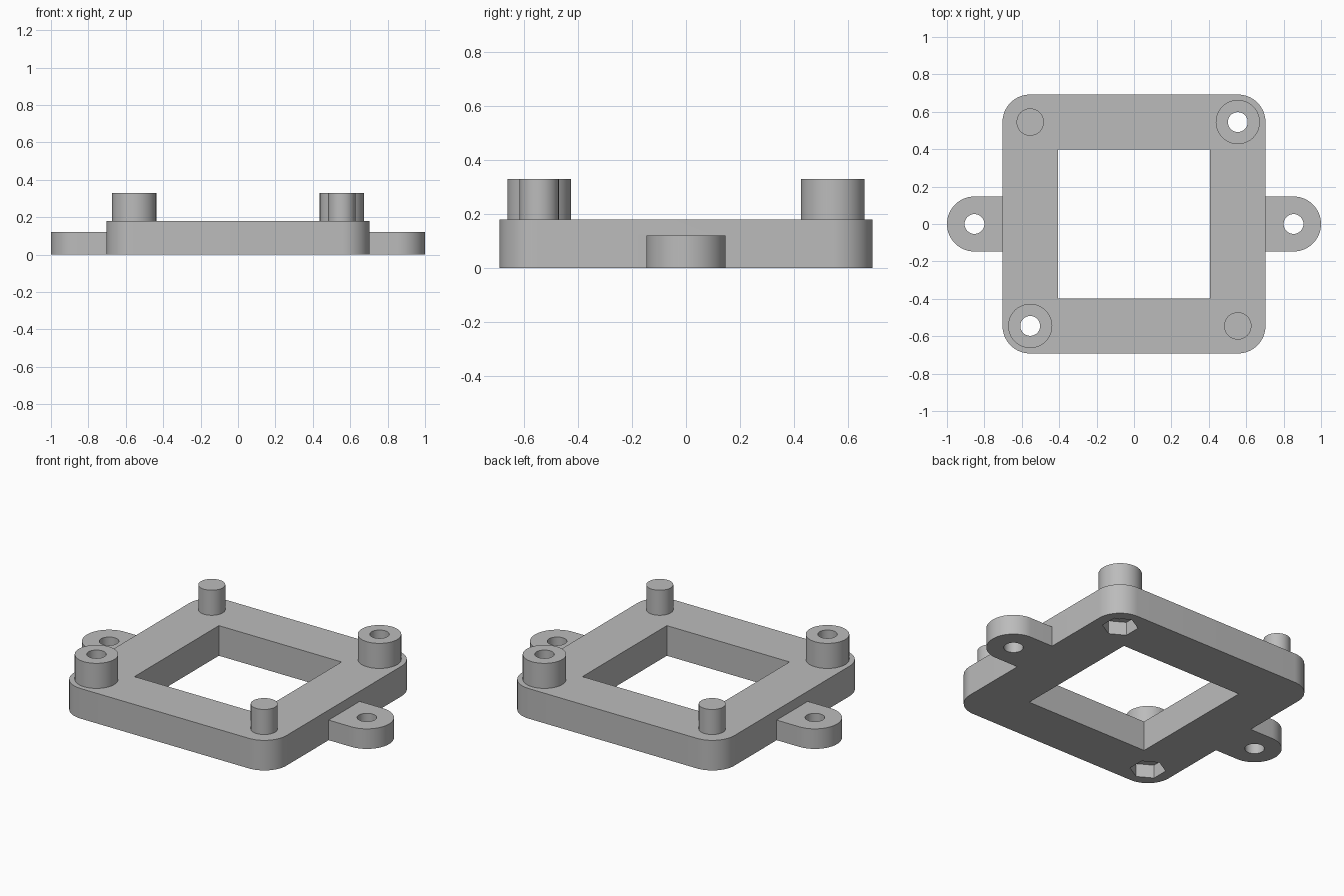
import bpy
import bmesh
from math import cos, sin, pi, radians

if "Cube" in bpy.data.objects:
    bpy.data.objects.remove(bpy.data.objects["Cube"], do_unlink=True)

grey = bpy.data.materials.new("Plain grey")
grey.use_nodes = True
colour = (0.5, 0.5, 0.5, 1)
grey.diffuse_color = colour
grey.node_tree.nodes["Principled BSDF"].inputs["Base Color"].default_value = colour

PLATE_X, PLATE_Y, PLATE_TOP = 0.703, 0.692, 0.18
POST_X, POST_Y, POST_TOP = 0.555, 0.545, 0.33
EAR_X, EAR_R, EAR_TOP = 0.853, 0.147, 0.12
HOLE_R = 0.053


def arc(cx, cy, r, start, end, steps):
    """Points along an arc, angles in degrees."""
    angles = [radians(start + (end - start) * i / steps) for i in range(steps + 1)]
    return [(cx + r * cos(a), cy + r * sin(a)) for a in angles]


def circle(cx, cy, r, sides=64, start=0):
    return arc(cx, cy, r, start, start + 360, sides)[:-1]


def prism(name, outline, z0, z1):
    """Extrude a closed outline between two heights."""
    bm = bmesh.new()
    base = bm.faces.new([bm.verts.new((x, y, z0)) for x, y in outline])
    top = bmesh.ops.extrude_face_region(bm, geom=[base])["geom"]
    moved = [v for v in top if isinstance(v, bmesh.types.BMVert)]
    bmesh.ops.translate(bm, verts=moved, vec=(0, 0, z1 - z0))
    bmesh.ops.recalc_face_normals(bm, faces=bm.faces)
    mesh = bpy.data.meshes.new(name)
    bm.to_mesh(mesh)
    bm.free()
    mesh.materials.append(grey)
    obj = bpy.data.objects.new(name, mesh)
    bpy.context.collection.objects.link(obj)
    return obj


def combine(target, tool, operation):
    """Apply a boolean and remove the tool."""
    mod = target.modifiers.new(operation.title(), 'BOOLEAN')
    mod.operation, mod.solver, mod.object = operation, 'EXACT', tool
    bpy.context.view_layer.objects.active = target
    bpy.ops.object.modifier_apply(modifier=mod.name)
    bpy.data.objects.remove(tool, do_unlink=True)


# Rounded square plate
r = 0.147
outline = []
for i, (sx, sy) in enumerate([(1, 1), (-1, 1), (-1, -1), (1, -1)]):
    outline += arc(sx * (PLATE_X - r), sy * (PLATE_Y - r), r, i * 90, i * 90 + 90, 16)
frame = prism("mounting_frame", outline, 0, PLATE_TOP)

# Central window
wx, wy = 0.406, 0.399
window = [(-wx, -wy), (wx, -wy), (wx, wy), (-wx, wy)]
combine(frame, prism("window_cutter", window, -0.1, 0.5), 'DIFFERENCE')

for side in (1, -1):
    # Screw ear with a rounded end
    start = -90 if side > 0 else 90
    ear = arc(side * EAR_X, 0, EAR_R, start, start + 180, 32)
    ear += [(side * 0.65, side * EAR_R), (side * 0.65, -side * EAR_R)]
    combine(frame, prism("ear", ear, 0, EAR_TOP), 'UNION')
    ear_hole = circle(side * EAR_X, 0, HOLE_R)
    combine(frame, prism("ear_hole_cutter", ear_hole, -0.1, 0.5), 'DIFFERENCE')

    # Hollow boss with a hexagonal nut pocket beneath
    x, y = side * POST_X, side * POST_Y
    combine(frame, prism("boss", circle(x, y, 0.118), 0.1, POST_TOP), 'UNION')
    combine(frame, prism("boss_hole_cutter", circle(x, y, HOLE_R), -0.1, 0.5), 'DIFFERENCE')
    pocket = circle(x, y, 0.098, sides=6, start=30)
    combine(frame, prism("nut_pocket_cutter", pocket, -0.1, 0.08), 'DIFFERENCE')

    # Solid locating pin
    combine(frame, prism("pin", circle(x, -y, 0.073), 0.1, POST_TOP), 'UNION')

# Smooth the round walls, keep the edges crisp
bpy.ops.object.select_all(action='DESELECT')
frame.select_set(True)
bpy.context.view_layer.objects.active = frame
bpy.ops.object.shade_smooth_by_angle(angle=radians(30))
